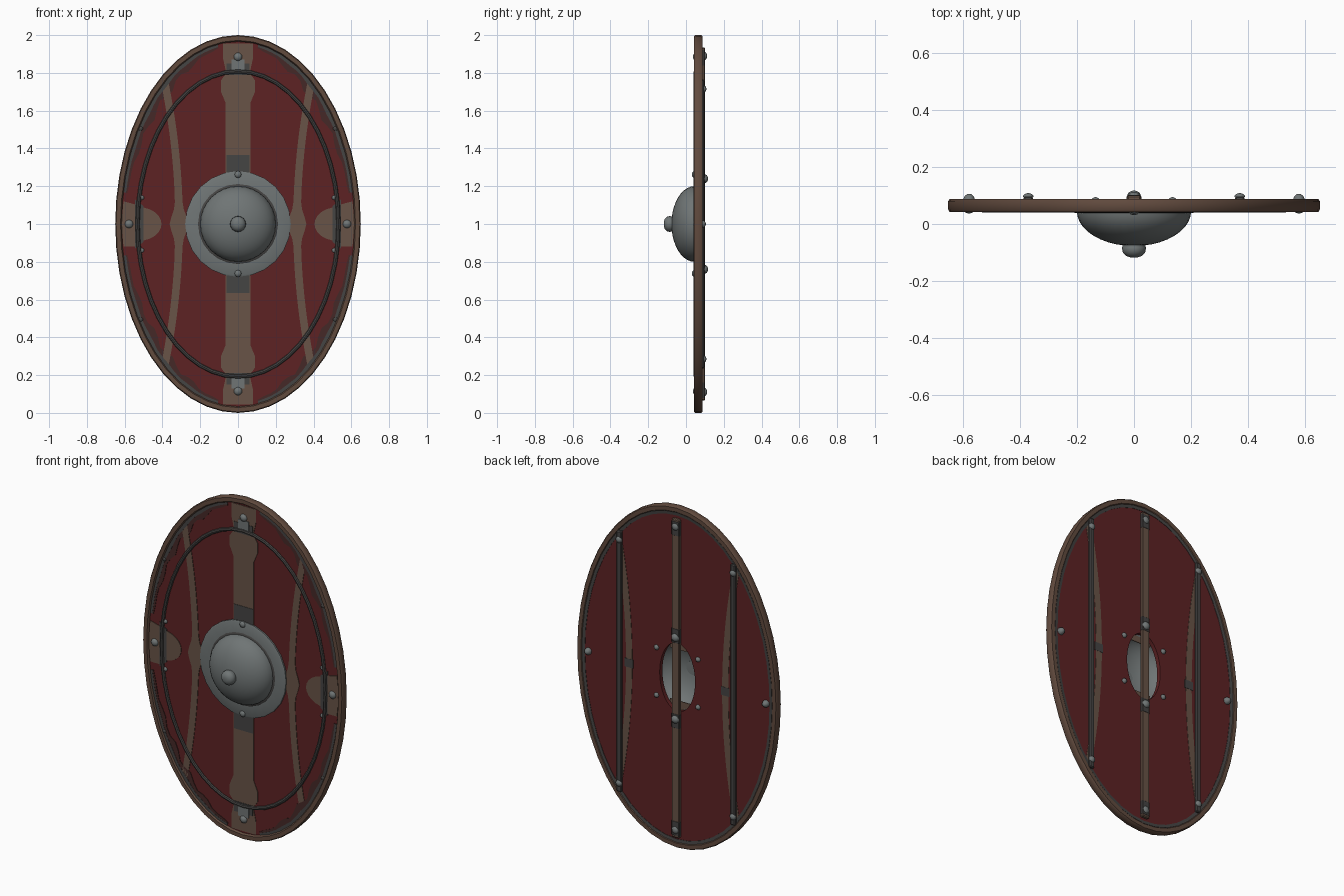
import bpy, bmesh
from math import sin, cos, pi, exp, radians

if "Cube" in bpy.data.objects:
    bpy.data.objects.remove(bpy.data.objects["Cube"])


def material(name, rgb):
    m = bpy.data.materials.new(name)
    m.use_nodes = True
    m.diffuse_color = (*rgb, 1)
    m.node_tree.nodes["Principled BSDF"].inputs["Base Color"].default_value = (*rgb, 1)
    return m


RED = material("red paint", (0.11, 0.016, 0.017))
GRIME = material("grimy red", (0.06, 0.022, 0.02))
TAN = material("worn wood", (0.14, 0.088, 0.063))
BROWN = material("rim leather", (0.12, 0.069, 0.048))
DARK = material("dark iron", (0.06, 0.058, 0.056))
STEEL = material("steel", (0.16, 0.178, 0.178))

FRONT, BACK = 0.055, 0.08   # board surfaces


def finish(name, bm, mat, smooth=False):
    bmesh.ops.recalc_face_normals(bm, faces=bm.faces)
    me = bpy.data.meshes.new(name)
    bm.to_mesh(me)
    bm.free()
    ob = bpy.data.objects.new(name, me)
    bpy.context.collection.objects.link(ob)
    me.materials.append(mat)
    if smooth:
        bpy.ops.object.select_all(action='DESELECT')
        ob.select_set(True)
        bpy.context.view_layer.objects.active = ob
        bpy.ops.object.shade_smooth_by_angle(angle=radians(40))
    return ob


def loft(name, rings, mat, n=48, closed=False, centre=(0, 1)):
    """Skin elliptical rings (rx, rz, y) lying around the y axis."""
    bm = bmesh.new()
    loops = [[bm.verts.new((centre[0] + rx * cos(2 * pi * i / n), y,
                            centre[1] + rz * sin(2 * pi * i / n)))
              for i in range(n)] for rx, rz, y in rings]
    pairs = list(zip(loops, loops[1:]))
    if closed:
        pairs.append((loops[-1], loops[0]))
    for a, b in pairs:
        for i in range(n):
            j = (i + 1) % n
            bm.faces.new((a[i], a[j], b[j], b[i]))
    if not closed:
        bm.faces.new(loops[0])
        bm.faces.new(loops[-1])
    return finish(name, bm, mat, True)


def plate(name, pts, y, mat, thick=0.004):
    """Thin painted patch with an (x, z) outline, rising from y."""
    bm = bmesh.new()
    face = bm.faces.new([bm.verts.new((x, y, z)) for x, z in pts])
    new = bmesh.ops.extrude_face_region(bm, geom=[face])["geom"]
    for v in new:
        if isinstance(v, bmesh.types.BMVert):
            v.co.y += thick
    return finish(name, bm, mat)


def box(name, x, z0, z1, half, y0, y1, mat, bevel=0.005):
    bm = bmesh.new()
    bmesh.ops.create_cube(bm, size=1)
    for v in bm.verts:
        v.co = (x + v.co.x * 2 * half, (y0 + y1) / 2 + v.co.y * (y1 - y0),
                (z0 + z1) / 2 + v.co.z * (z1 - z0))
    bmesh.ops.bevel(bm, geom=bm.edges[:], offset=bevel, segments=1, affect='EDGES')
    return finish(name, bm, mat)


def rivet(name, x, z, y, r, height, mat=STEEL):
    """Domed stud; a negative height points to the front."""
    rings = [(r * cos(t), r * cos(t), y + height * sin(t))
             for t in (0, 0.4, 0.8, 1.2, 1.45)]
    return loft(name, rings, mat, 12, centre=(x, z))


# Board with an oval hand opening, and the rim around it
loft("board", [(0.63, 0.98, FRONT), (0.63, 0.98, BACK), (0.115, 0.2, BACK),
               (0.115, 0.2, FRONT)], RED, closed=True)
loft("rim", [(0.645, 0.995, 0.042), (0.65, 1.0, 0.05), (0.65, 1.0, 0.08),
             (0.645, 0.995, 0.087), (0.622, 0.972, 0.087), (0.616, 0.966, 0.08),
             (0.616, 0.966, 0.05), (0.622, 0.972, 0.042)], BROWN, closed=True)
loft("back_rim_edge", [(0.618, 0.968, 0.079), (0.618, 0.968, 0.084),
                       (0.6, 0.95, 0.082), (0.6, 0.95, 0.079)], DARK, closed=True)

# Metal hoop on the front
loft("front_hoop", [(0.532 + 0.011 * cos(k * pi / 4), 0.808 + 0.011 * cos(k * pi / 4),
                     0.051 + 0.01 * sin(k * pi / 4)) for k in range(8)], DARK, closed=True)

# Boss: flange, dark seam, hollow dome and knob
loft("boss_flange", [(0.28, 0.28, 0.056), (0.28, 0.28, 0.046), (0.272, 0.272, 0.042),
                     (0.19, 0.19, 0.042), (0.19, 0.19, 0.056)], STEEL, 24, closed=True)
loft("boss_seam", [(0.213, 0.213, 0.043), (0.208, 0.208, 0.039), (0.19, 0.19, 0.039),
                   (0.19, 0.19, 0.043)], DARK, 24, closed=True)
angles = [k * pi / 20 for k in range(10)]
outer = [(0.2 * cos(t), 0.2 * cos(t), 0.045 - 0.122 * sin(t)) for t in angles]
inner = [(0.19 * cos(t), 0.19 * cos(t), 0.045 - 0.112 * sin(t)) for t in reversed(angles)]
loft("boss_dome", outer + inner[:-1] + [(0.19, 0.19, 0.05), (0.2, 0.2, 0.05)][:1]
     + [(0.2, 0.2, 0.05)], STEEL, 32, closed=True)
loft("boss_tip", [(0.04, 0.04, -0.06), (0.04, 0.04, -0.078), (0.01, 0.01, -0.078)],
     STEEL, 16)
loft("boss_knob", [(0.036, 0.036, -0.07), (0.042, 0.042, -0.083), (0.04, 0.04, -0.098),
                   (0.028, 0.028, -0.112), (0.012, 0.012, -0.117)], STEEL, 16)

# Painted patches on the front, mirrored up and down
PAINT = FRONT - 0.003
half_stripe = [(0.065, 0.15), (0.065, 0.64), (0.09, 0.7), (0.09, 0.76),
               (0.062, 0.8), (0.08, 0.88), (0.08, 0.955)]
for s, end in ((1, "upper"), (-1, "lower")):
    right = [(x, 1 + s * z) for x, z in half_stripe]
    plate(end + "_stripe", right + [(-x, z) for x, z in reversed(right)], PAINT, TAN)

    def patch(name, half, z0, z1, y, mat):
        plate(end + name, [(-half, 1 + s * z0), (half, 1 + s * z0),
                           (half, 1 + s * z1), (-half, 1 + s * z1)], y, mat)
    patch("_boss_stain", 0.062, 0.27, 0.365, PAINT - 0.002, DARK)
    patch("_hoop_stain", 0.06, 0.79, 0.85, PAINT - 0.002, DARK)
    patch("_end_tab", 0.035, 0.8, 0.87, PAINT - 0.003, STEEL)


def ribbon(name, s, y, mat, half, flare):
    """Bowed vertical stripe."""
    steps = [k / 20 for k in range(-20, 21)]
    mid = lambda t: 0.312 + 0.078 * t * t
    width = lambda t: half + flare * exp(-(t / 0.08) ** 2)
    side = [(s * (mid(t) - width(t)), 1 + 0.76 * t) for t in steps]
    side += [(s * (mid(t) + width(t)), 1 + 0.76 * t) for t in reversed(steps)]
    plate(name, side, y, mat)


def arc(rx, rz, a0, a1, wave=0, n=20):
    out = []
    for k in range(n + 1):
        a = radians(a0 + (a1 - a0) * k / n)
        w = 1 - wave * (1 + 0.5 * sin(k * 1.7)) * sin(pi * k / n)
        out.append((rx * w * cos(a), 1 + rz * w * sin(a)))
    return out


for s, side in ((1, "left"), (-1, "right")):
    flip = lambda pts: [(s * x, z) for x, z in pts]
    ribbon(side + "_front_ribbon", s, PAINT, TAN, 0.02, 0.03)
    ribbon(side + "_back_ribbon", s, BACK - 0.002, TAN, 0.02, 0)
    plate(side + "_back_stain", flip([(0.285, 0.975), (0.34, 0.975), (0.34, 1.025),
                                      (0.285, 1.025)]), BACK - 0.001, DARK)
    # Side patch: squared end by the rim, rounded end inside the hoop
    plate(side + "_patch", flip([(0.53, 0.88), (0.606, 0.88), (0.618, 1),
                                 (0.606, 1.12), (0.53, 1.1)]), PAINT, TAN)
    plate(side + "_patch_tip", flip([(0.53 - 0.125 * sin(k * pi / 12),
                                      1 - 0.09 * cos(k * pi / 12)) for k in range(13)]),
          PAINT, TAN)
    plate(side + "_patch_stain", flip([(0.5, 0.905), (0.545, 0.87), (0.545, 1.13),
                                       (0.5, 1.095)]), PAINT - 0.001, DARK)
    # Grimy border inside the rim
    for a0, a1, end in ((10, 80, "upper"), (-80, -10, "lower")):
        plate(f"{side}_{end}_grime", flip(arc(0.618, 0.968, a0, a1)
              + arc(0.595, 0.945, a1, a0, 0.04)), PAINT, GRIME)
        plate(f"{side}_{end}_rim_shadow", flip(arc(0.618, 0.968, a0, a1)
              + arc(0.602, 0.952, a1, a0, 0.008)), PAINT - 0.001, DARK)

# Grip bar and two stiffening bars on the back
box("grip_bar", 0, 0.065, 1.935, 0.025, 0.078, 0.1, TAN)
for z in (0.12, 0.75, 1.25, 1.88):
    box("grip_band", 0, z - 0.045, z + 0.045, 0.026, 0.079, 0.101, DARK)
for s, side in ((1, "left"), (-1, "right")):
    box(side + "_stiffener", s * 0.37, 0.235, 1.765, 0.016, 0.078, 0.097, DARK)

# Rivets
for s in (1, -1):
    rivet("front_end_rivet", 0, 1 + s * 0.885, FRONT, 0.023, -0.018)
    rivet("front_side_rivet", s * 0.577, 1, FRONT, 0.023, -0.018)
    rivet("flange_rivet", 0, 1 + s * 0.262, 0.043, 0.018, -0.012)
    rivet("back_side_rivet", s * 0.577, 1, BACK, 0.021, 0.026)
    rivet("grip_end_rivet", 0, 1 + s * 0.89, 0.098, 0.022, 0.014)
    rivet("grip_middle_rivet", 0, 1 + s * 0.24, 0.098, 0.024, 0.019)
    for t in (1, -1):
        rivet("stiffener_rivet", s * 0.37, 1 + t * 0.715, 0.094, 0.019, 0.014)
        rivet("boss_back_rivet", s * 0.135, 1 + t * 0.14, BACK, 0.015, 0.014)
        rivet("hoop_rivet", s * 0.51, 1 + t * 0.14, FRONT, 0.013, -0.01)
        rivet("hoop_outer_rivet", s * 0.515, 1 + t * 0.505, FRONT, 0.013, -0.008, DARK)
